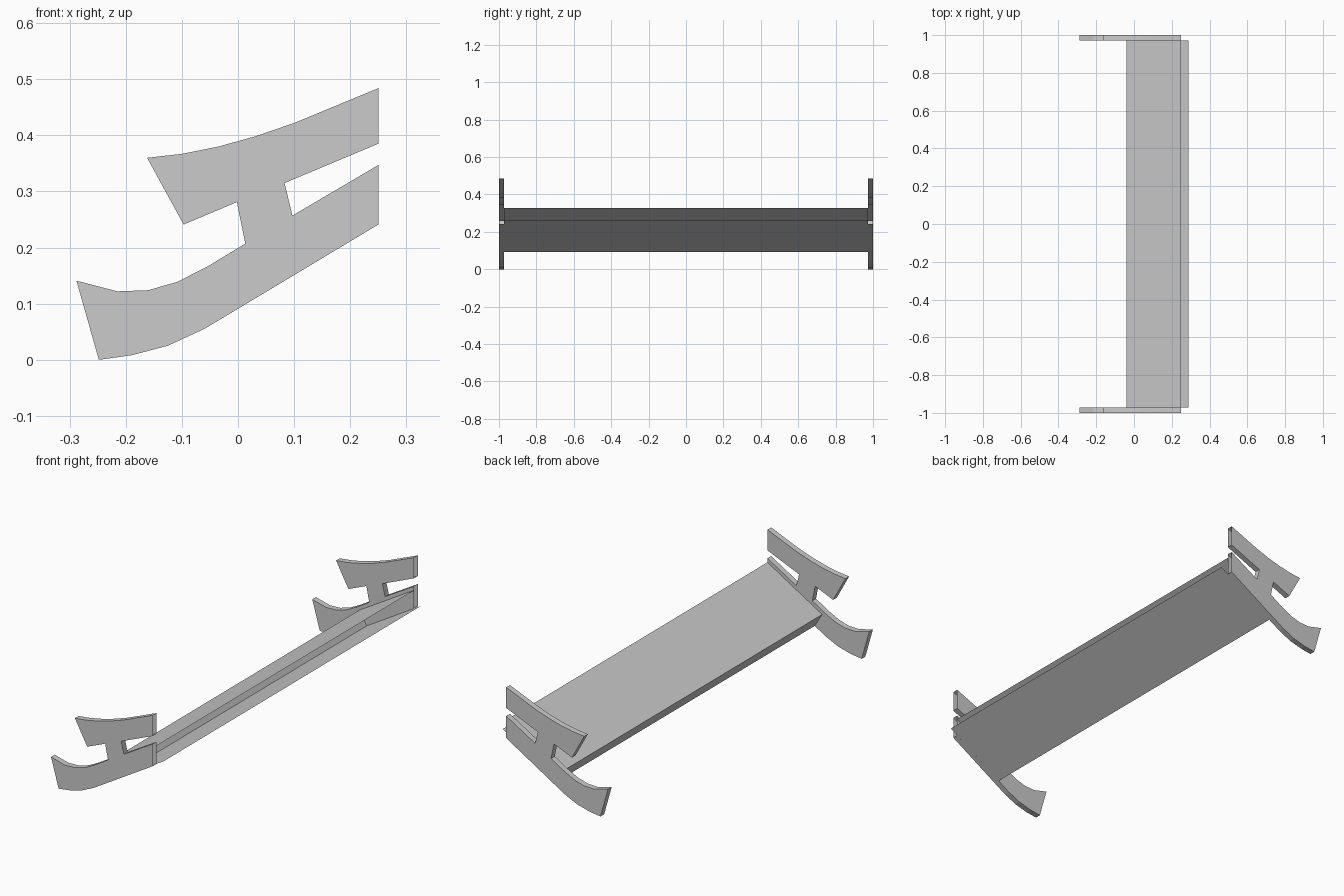
import bpy, bmesh

if "Cube" in bpy.data.objects:
    bpy.data.objects.remove(bpy.data.objects["Cube"])

Y_IN, Y_OUT = 0.972, 1.0


def shell(name, profile, y0, y1, open_edges=(), caps=True, mirror=False):
    """Extrude an x-z profile along y, leaving the listed profile edges open."""
    bm = bmesh.new()
    a = [bm.verts.new((x, y0, z)) for x, z in profile]
    b = [bm.verts.new((x, y1, z)) for x, z in profile]
    n = len(profile)
    # close everything first so normals point outward, then drop the open sides
    cap_faces = [bm.faces.new(a), bm.faces.new(b[::-1])]
    sides = [bm.faces.new((a[i], b[i], b[(i + 1) % n], a[(i + 1) % n])) for i in range(n)]
    bmesh.ops.recalc_face_normals(bm, faces=bm.faces[:])
    drop = [sides[i] for i in open_edges]
    if not caps:
        drop += cap_faces
    if drop:
        bmesh.ops.delete(bm, geom=drop, context='FACES')
    mesh = bpy.data.meshes.new(name)
    bm.to_mesh(mesh)
    bm.free()
    obj = bpy.data.objects.new(name, mesh)
    bpy.context.collection.objects.link(obj)
    if mirror:
        mod = obj.modifiers.new("mirror", 'MIRROR')
        mod.use_axis = (False, True, False)
        mod.use_mirror_merge = False
    return obj


# Lower curved end plates, open at the rear (x = 0.25)
lower = [(0.25, 0.348), (0.25, 0.242), (0.0, 0.092), (-0.06, 0.056), (-0.125, 0.026),
         (-0.19, 0.009), (-0.248, 0.001), (-0.288, 0.142), (-0.215, 0.123),
         (-0.16, 0.125), (-0.108, 0.14), (-0.055, 0.167), (0.013, 0.208), (0.097, 0.258)]
lower = [(x, max(0, z - 0.001)) for x, z in lower]
shell("lower_end_plate", lower, Y_IN, Y_OUT, open_edges=(0, 12), mirror=True)

# Upper curved end plates, also open at the rear
upper = [(0.25, 0.484), (0.25, 0.385), (0.083, 0.315), (-0.002, 0.281), (-0.097, 0.241),
         (-0.162, 0.36), (-0.1, 0.367), (-0.035, 0.38), (0.03, 0.398), (0.1, 0.422)]
shell("upper_end_plate", upper, Y_IN, Y_OUT, open_edges=(0, 2), mirror=True)

# Struts joining the two plates
strut = [(-0.002, 0.281), (0.083, 0.315), (0.097, 0.257), (0.013, 0.207)]
shell("plate_strut", strut, Y_IN, Y_OUT, open_edges=(0, 2), mirror=True)

# Long slanted wing board: top, bottom and leading edge, open at the rear and ends
board = [(0.288, 0.264), (0.25, 0.328), (-0.039, 0.156), (0.0, 0.091)]
shell("wing_board", board, -Y_IN, Y_IN, open_edges=(0,), caps=False)
